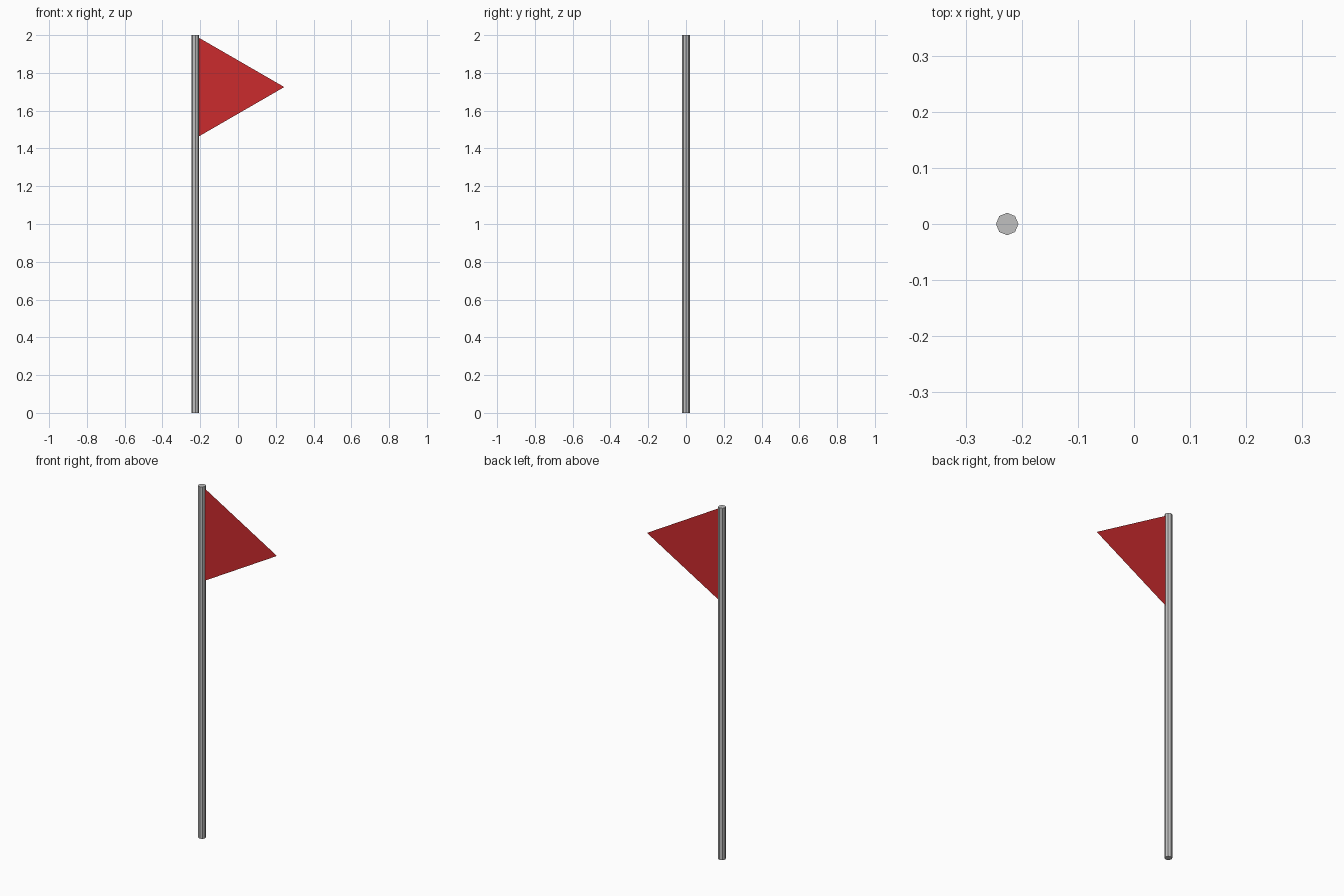
import bpy, bmesh, math

if "Cube" in bpy.data.objects:
    bpy.data.objects.remove(bpy.data.objects["Cube"])

POLE_X, POLE_R, HEIGHT = -0.226, 0.02, 2.0
FLAG_TIP_X, FLAG_Z = 0.245, 1.725


def material(name, rgb):
    mat = bpy.data.materials.new(name)
    mat.diffuse_color = (*rgb, 1.0)
    mat.use_nodes = True
    mat.node_tree.nodes["Principled BSDF"].inputs["Base Color"].default_value = mat.diffuse_color
    return mat


def add_object(name, bm, mat):
    mesh = bpy.data.meshes.new(name)
    bm.to_mesh(mesh)
    bm.free()
    mesh.materials.append(mat)
    obj = bpy.data.objects.new(name, mesh)
    bpy.context.collection.objects.link(obj)
    return obj


grey = material("grey metal", (0.53, 0.53, 0.53))
red = material("red cloth", (0.6, 0.024, 0.027))

# Pole: slim octagonal post with flat faces
bm = bmesh.new()
bmesh.ops.create_cone(bm, cap_ends=True, segments=8,
                      radius1=POLE_R, radius2=POLE_R, depth=HEIGHT)
pole = add_object("pole", bm, grey)
pole.location = (POLE_X, 0, HEIGHT / 2)

# Pennant: single-sheet equilateral triangle, its base tucked into the pole
bm = bmesh.new()
base_x = POLE_X + POLE_R * 0.5
half = (FLAG_TIP_X - base_x) * math.tan(math.radians(30))
corners = [(base_x, 0, FLAG_Z - half), (FLAG_TIP_X, 0, FLAG_Z),
           (base_x, 0, FLAG_Z + half)]
bm.faces.new([bm.verts.new(c) for c in corners])
add_object("pennant", bm, red)
